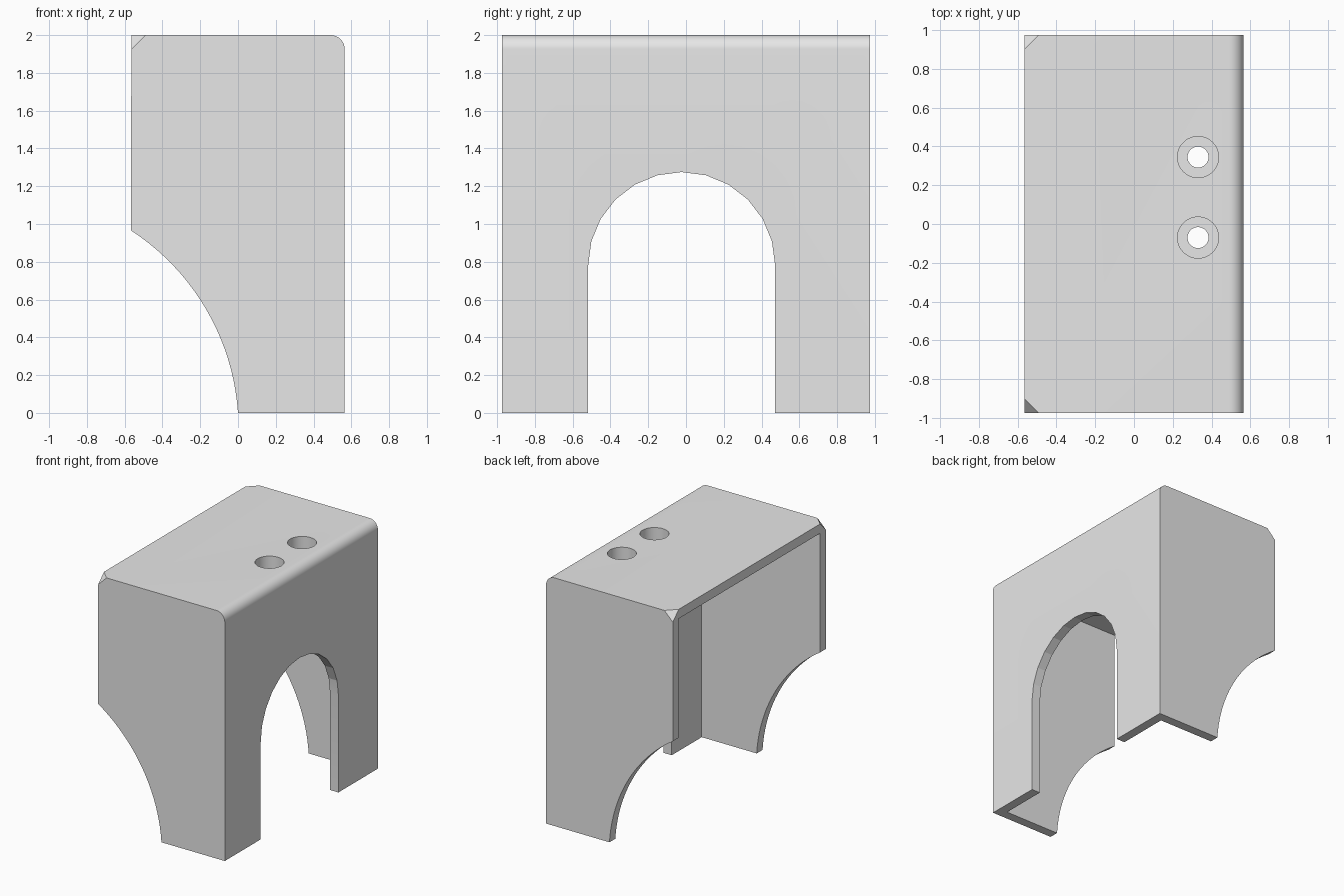
import bpy
import bmesh
from math import sin, cos, pi, radians, atan2, hypot
from mathutils import Vector

cube = bpy.data.objects.get("Cube")
if cube:
    bpy.data.objects.remove(cube, do_unlink=True)

HX, HY, TOP = 0.565, 0.975, 2.0     # half width, half depth, height
WALL = 0.075                        # wall, fillet and corner-cut size
HOLES = [(0.33, 0.345), (0.33, -0.07)]

grey = bpy.data.materials.new("plain_grey")
grey.use_nodes = True
grey.diffuse_color = (0.8, 0.8, 0.8, 1)
grey.node_tree.nodes["Principled BSDF"].inputs["Base Color"].default_value = (0.8, 0.8, 0.8, 1)


def to_object(name, bm):
    bmesh.ops.recalc_face_normals(bm, faces=bm.faces)
    mesh = bpy.data.meshes.new(name)
    bm.to_mesh(mesh)
    bm.free()
    mesh.materials.append(grey)
    obj = bpy.data.objects.new(name, mesh)
    bpy.context.collection.objects.link(obj)
    return obj


def extrude(points, offset):
    """Closed prism from a planar outline."""
    bm = bmesh.new()
    face = bm.faces.new([bm.verts.new(p) for p in points])
    new = bmesh.ops.extrude_face_region(bm, geom=[face])["geom"]
    bmesh.ops.translate(bm, verts=[g for g in new if isinstance(g, bmesh.types.BMVert)], vec=offset)
    return bm


def arc(cx, cz, r, start, end, steps):
    return [(cx + r * cos(start + (end - start) * i / steps),
             cz + r * sin(start + (end - start) * i / steps)) for i in range(steps + 1)]


def cylinder(name, x, y, r, low, high):
    ring = arc(x, y, r, 0, 2 * pi, 48)[:-1]
    return to_object(name, extrude([(a, b, low) for a, b in ring], (0, 0, high - low)))


def combine(target, tool, operation):
    """Apply a boolean and discard the tool."""
    tool.hide_render = True
    mod = target.modifiers.new(operation, "BOOLEAN")
    mod.operation, mod.solver, mod.object = operation, "EXACT", tool
    bpy.context.view_layer.objects.active = target
    bpy.ops.object.modifier_apply(modifier=mod.name)
    bpy.data.objects.remove(tool, do_unlink=True)


# Outer block: side profile with rounded top edge and scooped lower back
cx, cz = -1.25, -0.084
profile = [(HX, 0)]
profile += arc(HX - WALL, TOP - WALL, WALL, 0, pi / 2, 10)
profile += [(-HX, TOP)]
profile += arc(cx, cz, hypot(cx, cz), atan2(0.966 - cz, -HX - cx), atan2(-cz, -cx), 20)
body = extrude([(x, -HY, z) for x, z in profile], (0, 2 * HY, 0))

# Cut the two upper back corners
for side in (-1, 1):
    bmesh.ops.recalc_face_normals(body, faces=body.faces)
    cut = bmesh.ops.bisect_plane(
        body, geom=body.verts[:] + body.edges[:] + body.faces[:],
        plane_co=(-HX + WALL, side * HY, TOP),
        plane_no=Vector((-1, side, 1)).normalized(), clear_outer=True)
    edges = [g for g in cut["geom_cut"] if isinstance(g, bmesh.types.BMEdge)]
    bmesh.ops.holes_fill(body, edges=edges)
housing = to_object("housing", body)

# Hollow interior, open at the back and bottom
iy = HY - WALL
outline = [(-1, -iy, -1), (HX - WALL, -iy, -1), (HX - WALL, iy, -1), (-1, iy, -1)]
combine(housing, to_object("cavity", extrude(outline, (0, 0, TOP - WALL + 1))), "DIFFERENCE")

# Arched opening in the wall
arch = [(-0.518, -1)] + arc(-0.023, 0.78, 0.495, pi, 0, 12) + [(0.472, -1)]
combine(housing, to_object("arch", extrude([(0.4, y, z) for y, z in arch], (0.4, 0, 0))), "DIFFERENCE")

# Screw sockets: boss under the roof, wide bore, narrow through hole
for x, y in HOLES:
    combine(housing, cylinder("boss", x, y, 0.155, 1.72, 1.95), "UNION")
for x, y in HOLES:
    combine(housing, cylinder("bore", x, y, 0.106, 1.79, 2.2), "DIFFERENCE")
    combine(housing, cylinder("through_hole", x, y, 0.054, 1.5, 2.1), "DIFFERENCE")

bpy.ops.object.select_all(action="DESELECT")
housing.select_set(True)
bpy.context.view_layer.objects.active = housing
bpy.ops.object.shade_smooth_by_angle(angle=radians(14))
